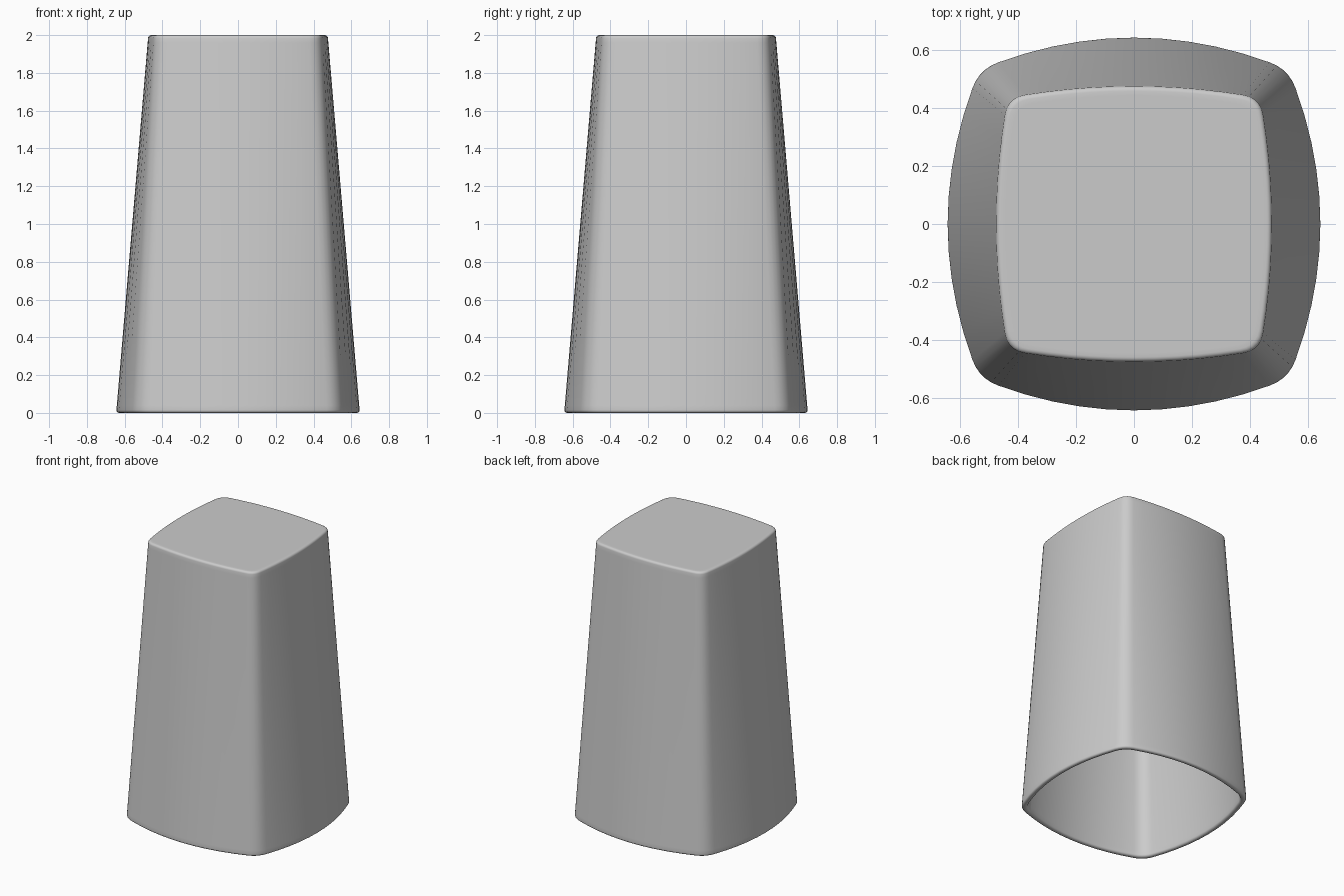
import bpy
import bmesh
import math

cube = bpy.data.objects.get("Cube")
if cube:
    bpy.data.objects.remove(cube, do_unlink=True)

SIDE, CORNER = 10, 5          # segments along a bowed side / round a corner
HEIGHT, WALL = 2.0, 0.035


def outline(half, bow, c):
    """Bowed square: parabolic sides joined by quadratic corner curves."""
    quarter = []
    for i in range(SIDE):                       # bowed side facing +y
        x = c - 2 * c * i / SIDE
        quarter.append((x, half - bow * x * x))
    y = half - bow * c * c                      # corner towards -x +y
    k = (y + 2 * bow * c * c) / (1 + 2 * bow * c)
    for i in range(CORNER):
        t = i / CORNER
        a, b, d = (1 - t) ** 2, 2 * t * (1 - t), t * t
        quarter.append((-(a * c + b * k + d * y), a * y + b * k + d * c))
    points = []
    for turn in range(4):
        for px, py in quarter:
            for _ in range(turn):
                px, py = -py, px
            points.append((px, py))
    return points


BASE = outline(0.645, 0.39, 0.47)
TOP = outline(0.475, 0.21, 0.375)


def ring(bm, z, inset):
    """Blend the two outlines at height z and shrink the result by inset."""
    f = z / HEIGHT
    half = 0.645 + (0.475 - 0.645) * f
    s = (half - inset) / half
    return [bm.verts.new(((bx + (tx - bx) * f) * s, (by + (ty - by) * f) * s, z))
            for (bx, by), (tx, ty) in zip(BASE, TOP)]


def rounded(z, inset, r, start, end, steps=4):
    """Quarter-round edge in (z, inset) terms."""
    out = []
    for i in range(steps + 1):
        a = math.radians(start + (end - start) * i / steps)
        out.append((z + r * math.sin(a), inset - r * math.cos(a)))
    return out


# Section from the inner ceiling, down the wall, round the rim, up to the top
R = 0.015
section = [(HEIGHT - WALL, WALL + 0.03), (HEIGHT - WALL, WALL + 0.01),
           (HEIGHT - WALL - 0.01, WALL), (HEIGHT - WALL - 0.03, WALL),
           (0.04, WALL)]
section += rounded(R, WALL - R, R, 180, 270)
section += rounded(R, R, R, 270, 360)
section += [(0.04, 0), (HEIGHT - 0.04, 0)]
section += rounded(HEIGHT - R, R, R, 0, 90)
section += [(HEIGHT, 0.03)]

bm = bmesh.new()
rings = [ring(bm, z, inset) for z, inset in section]
for lower, upper in zip(rings, rings[1:]):
    n = len(lower)
    for i in range(n):
        j = (i + 1) % n
        bm.faces.new((lower[i], lower[j], upper[j], upper[i]))
bm.faces.new(rings[0])
bm.faces.new(rings[-1])
bmesh.ops.recalc_face_normals(bm, faces=bm.faces)

mesh = bpy.data.meshes.new("tapered_cover")
bm.to_mesh(mesh)
bm.free()
cover = bpy.data.objects.new("tapered_cover", mesh)
bpy.context.collection.objects.link(cover)

# Plain grey finish
grey = bpy.data.materials.new("light_grey")
grey.use_nodes = True
colour = (0.6, 0.6, 0.6, 1)
grey.diffuse_color = colour
grey.node_tree.nodes["Principled BSDF"].inputs["Base Color"].default_value = colour
mesh.materials.append(grey)

# Smooth walls and rounded edges
bpy.context.view_layer.objects.active = cover
cover.select_set(True)
bpy.ops.object.shade_smooth_by_angle(angle=math.radians(40))
